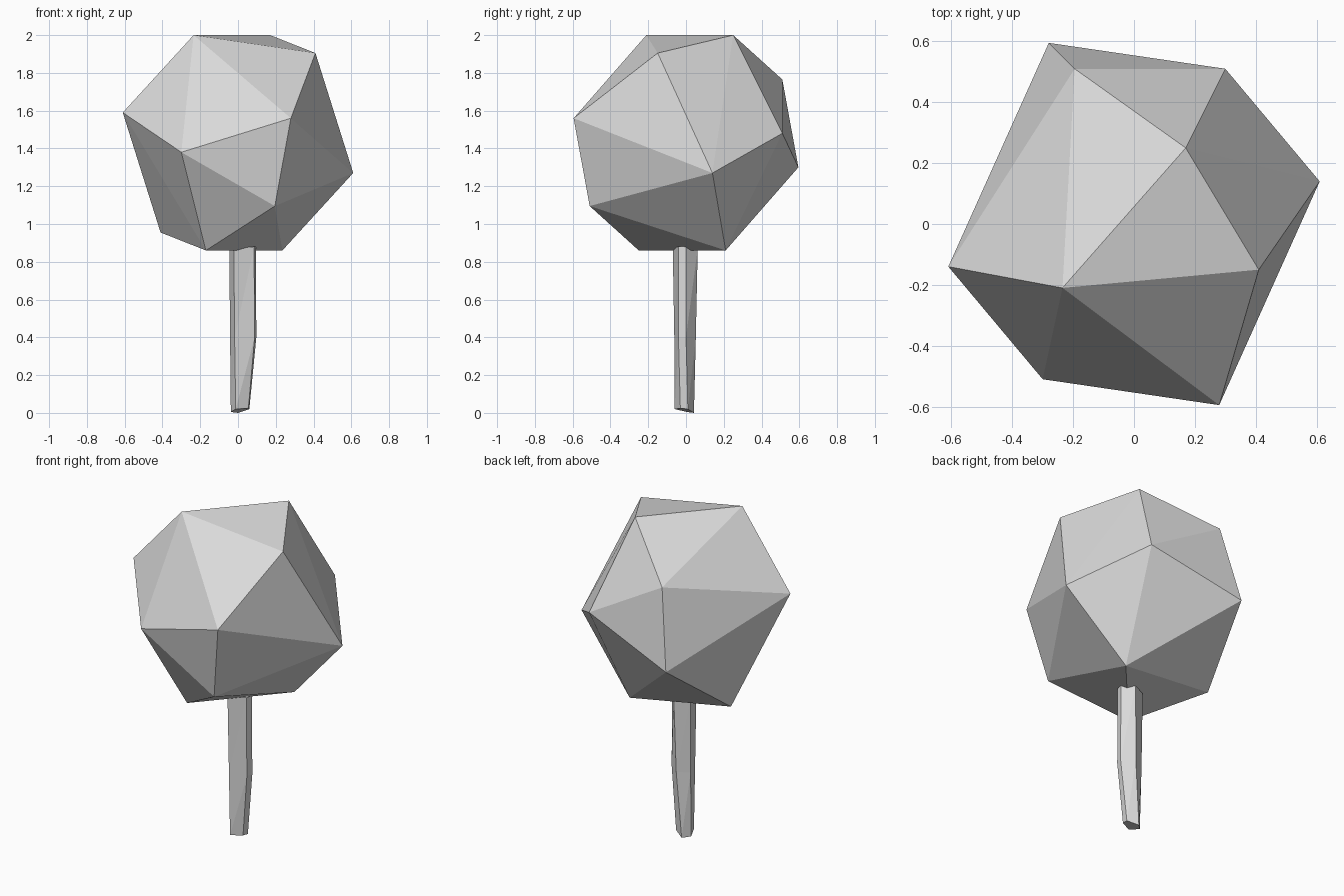
import bpy
import bmesh
from mathutils import Vector

if "Cube" in bpy.data.objects:
    bpy.data.objects.remove(bpy.data.objects["Cube"])

grey = bpy.data.materials.new("light grey")
grey.diffuse_color = (0.7, 0.7, 0.7, 1)
grey.use_nodes = True
grey.node_tree.nodes["Principled BSDF"].inputs["Base Color"].default_value = grey.diffuse_color


def finish(bm, name):
    bmesh.ops.recalc_face_normals(bm, faces=bm.faces[:])
    mesh = bpy.data.meshes.new(name)
    bm.to_mesh(mesh)
    bm.free()
    mesh.materials.append(grey)
    obj = bpy.data.objects.new(name, mesh)
    bpy.context.collection.objects.link(obj)
    return obj


# Crown: faceted ball, point-symmetric about its centre, wrapped as a convex hull
centre = Vector((0, 0, 1.43))
half = [(-0.235, -0.21, 0.57), (0.17, 0.25, 0.57), (0.41, -0.15, 0.475),
        (-0.61, -0.14, 0.16), (0.28, -0.595, 0.13), (-0.30, -0.51, -0.05),
        (-0.195, 0.51, 0.335)]
bm = bmesh.new()
for p in half:
    for sign in (1, -1):
        bm.verts.new(centre + sign * Vector(p))
bmesh.ops.convex_hull(bm, input=bm.verts[:])
finish(bm, "crown")

# Trunk: five-sided post, slightly bent, with a slanted foot
rings = [
    [(-0.038, 0.005, 0.005), (-0.012, -0.06, 0.02), (0.055, -0.03, 0.025),
     (0.06, 0.01, 0.02), (0.0, 0.042, 0.0)],
    [(-0.042, 0.015, 0.4), (-0.018, -0.062, 0.4), (0.088, -0.04, 0.4),
     (0.097, 0.0, 0.4), (0.03, 0.052, 0.4)],
    [(-0.046, 0.02, 0.87), (-0.022, -0.07, 0.87), (0.085, -0.04, 0.88),
     (0.095, 0.0, 0.88), (0.04, 0.062, 0.87)],
]
bm = bmesh.new()
loops = [[bm.verts.new(p) for p in ring] for ring in rings]
for low, high in zip(loops, loops[1:]):
    for i in range(5):
        j = (i + 1) % 5
        bm.faces.new((low[i], low[j], high[j]))
        bm.faces.new((low[i], high[j], high[i]))
bm.faces.new(loops[0][::-1])
bm.faces.new(loops[-1])
finish(bm, "trunk")
